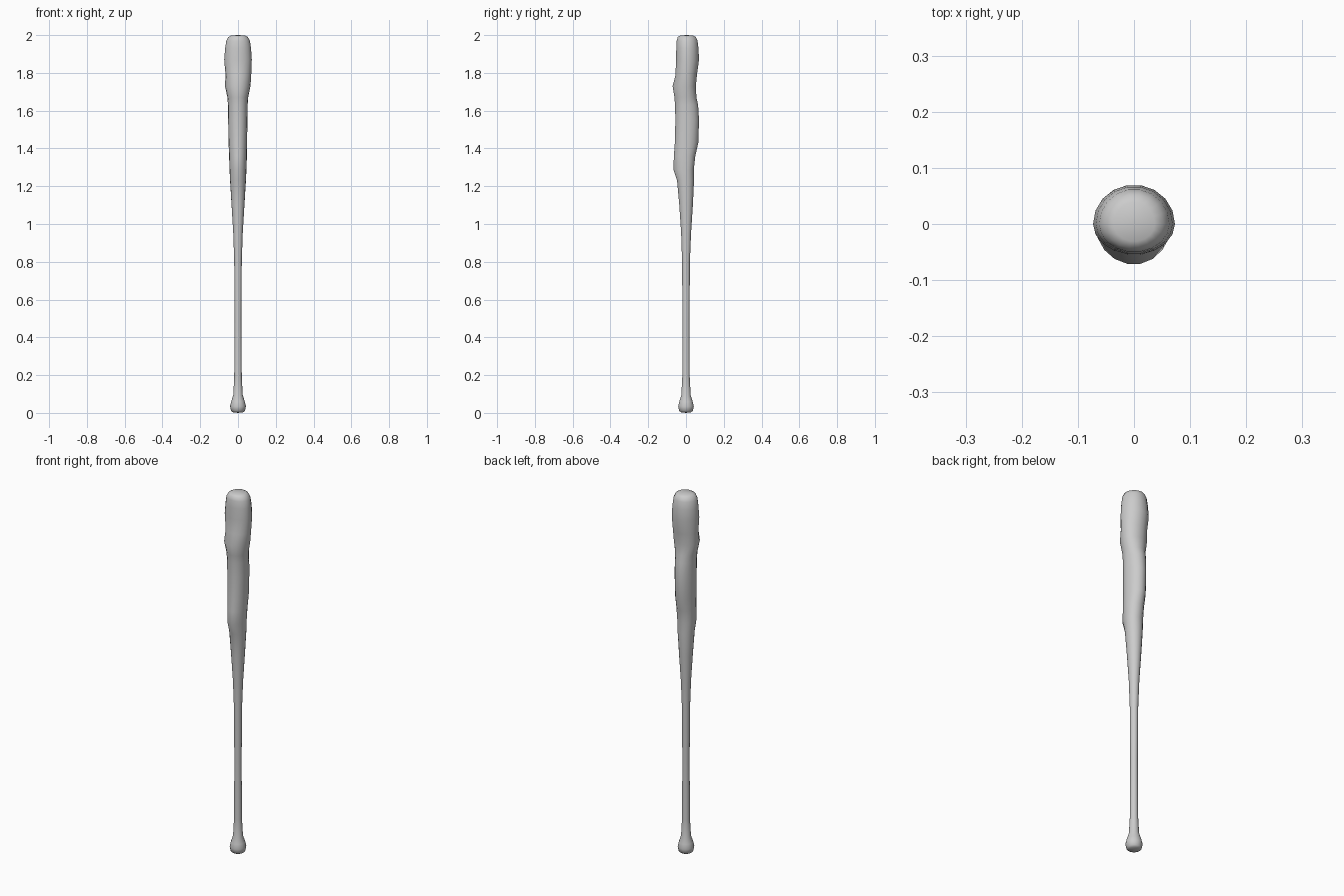
import bpy, bmesh, math

SIDES = 18
# Ring profile: height, left, right, front, back extents (dents make them uneven)
RINGS = [
    (0.003, .026, .026, .026, .026),
    (0.010, .037, .037, .037, .037),
    (0.035, .042, .042, .042, .042),
    (0.060, .036, .036, .036, .036),
    (0.095, .025, .025, .025, .025),
    (0.190, .020, .020, .020, .020),
    (0.500, .018, .018, .019, .019),
    (0.800, .020, .020, .021, .021),
    (0.950, .025, .025, .026, .027),
    (1.100, .034, .034, .036, .037),
    (1.230, .042, .042, .048, .043),
    (1.290, .045, .045, .068, .042),
    (1.360, .047, .047, .065, .050),
    (1.430, .050, .048, .060, .066),
    (1.550, .052, .050, .057, .070),
    (1.630, .053, .051, .059, .065),
    (1.670, .056, .054, .062, .056),
    (1.730, .069, .066, .072, .053),
    (1.790, .066, .070, .056, .059),
    (1.870, .073, .073, .054, .070),
    (1.930, .068, .069, .052, .067),
    (1.970, .062, .063, .050, .062),
    (1.990, .051, .052, .044, .053),
    (1.998, .036, .037, .031, .039),
]

# Lofted bat body with closed ends
bm = bmesh.new()
loops = []
for z, left, right, front, back in RINGS:
    ring = []
    for i in range(SIDES):
        a = 2 * math.pi * i / SIDES
        c, s = math.cos(a), math.sin(a)
        ring.append(bm.verts.new((c * (right if c > 0 else left),
                                  s * (back if s > 0 else front), z)))
    loops.append(ring)
for low, high in zip(loops, loops[1:]):
    for i in range(SIDES):
        j = (i + 1) % SIDES
        bm.faces.new((low[i], low[j], high[j], high[i]))
for ring, z, y in ((loops[0], 0.0, 0.0), (loops[-1], 2.0, 0.004)):
    tip = bm.verts.new((0, y, z))
    for i in range(SIDES):
        bm.faces.new((ring[i], ring[(i + 1) % SIDES], tip))
bmesh.ops.recalc_face_normals(bm, faces=bm.faces)
for f in bm.faces:
    f.smooth = True

mesh = bpy.data.meshes.new("dented_bat")
bm.to_mesh(mesh)
bm.free()
bat = bpy.data.objects.new("dented_bat", mesh)
bpy.context.collection.objects.link(bat)
